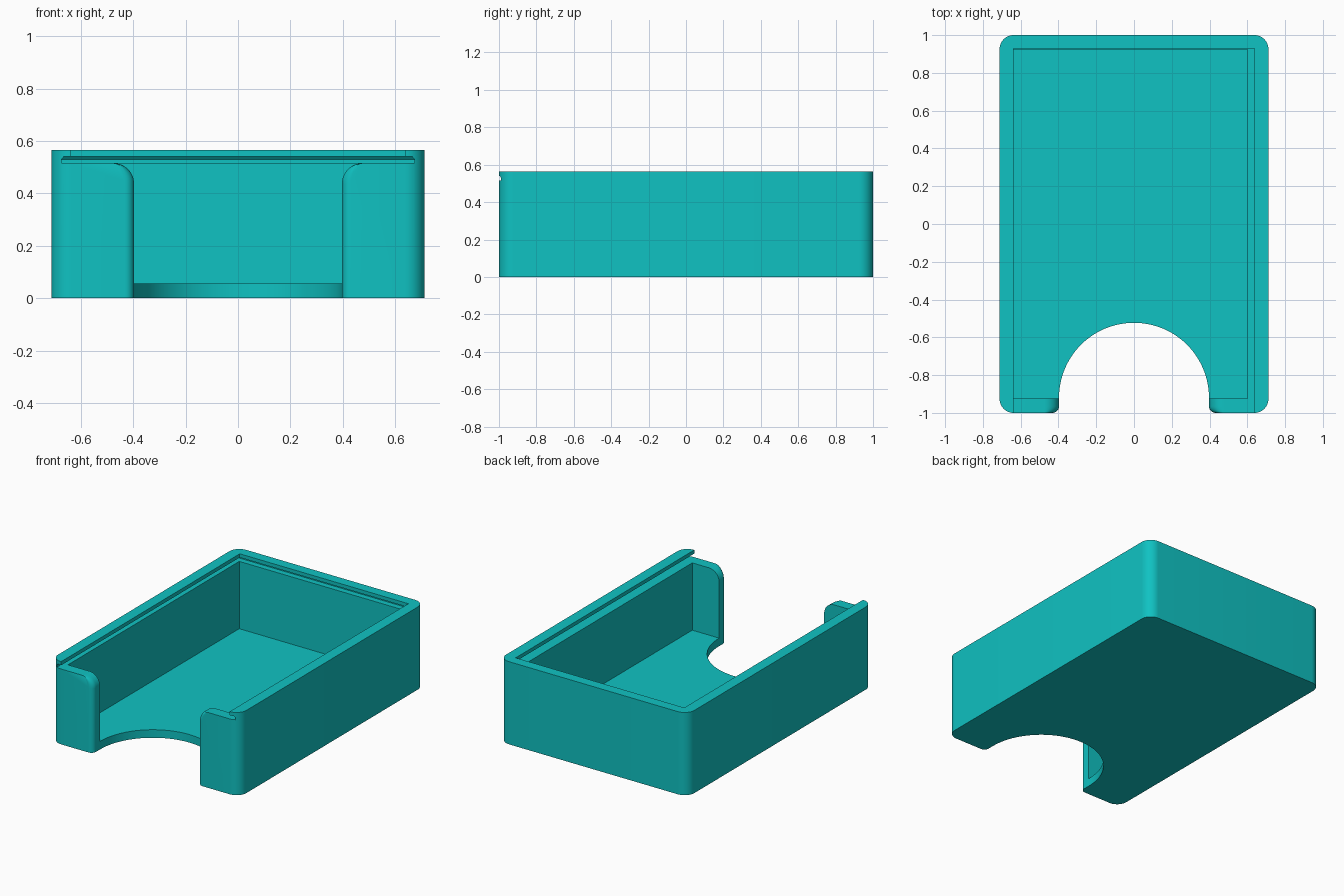
import bpy
import bmesh
import math

if "Cube" in bpy.data.objects:
    bpy.data.objects.remove(bpy.data.objects["Cube"])

HEIGHT, FLOOR, SLOT_Z = 0.565, 0.055, 0.515

teal = bpy.data.materials.new("teal plastic")
teal.use_nodes = True
teal.diffuse_color = (0.005, 0.54, 0.54, 1)
teal.node_tree.nodes["Principled BSDF"].inputs["Base Color"].default_value = teal.diffuse_color


def finish(bm, name):
    bmesh.ops.recalc_face_normals(bm, faces=bm.faces)
    mesh = bpy.data.meshes.new(name)
    bm.to_mesh(mesh)
    bm.free()
    mesh.materials.append(teal)
    obj = bpy.data.objects.new(name, mesh)
    bpy.context.collection.objects.link(obj)
    return obj


def loft(name, rings):
    """Closed solid through matching rings of points."""
    bm = bmesh.new()
    loops = [[bm.verts.new(p) for p in ring] for ring in rings]
    for a, b in zip(loops, loops[1:]):
        for i in range(len(a)):
            j = (i + 1) % len(a)
            bm.faces.new((a[i], a[j], b[j], b[i]))
    bm.faces.new(loops[0])
    bm.faces.new(loops[-1])
    return finish(bm, name)


def box(name, x0, x1, y0, y1, z0, z1):
    return loft(name, [[(x0, y0, z), (x1, y0, z), (x1, y1, z), (x0, y1, z)] for z in (z0, z1)])


# Tray body with rounded upright corners
outline = []
for k, (sx, sy) in enumerate([(1, 1), (-1, 1), (-1, -1), (1, -1)]):
    for i in range(13):
        a = math.radians(90 * k + 7.5 * i)
        outline.append((sx * 0.637 + 0.075 * math.cos(a), sy * 0.925 + 0.075 * math.sin(a)))
body = loft("tray_body", [[(x, y, z) for x, y in outline] for z in (0, HEIGHT)])

# Main cavity, with a ledge left on one side, and the opening above the lid slot
cutters = [
    box("cavity_cutter", -0.638, 0.6, -0.925, 0.925, FLOOR, SLOT_Z + 0.01),
    box("lid_opening_cutter", -0.638, 0.637, -1.2, 0.93, SLOT_Z + 0.005, 0.7),
]

# Lid slot, open at the front and chamfered along its upper edge
slot = []
for z, inset in ((SLOT_Z, 0), (0.53, 0), (0.54, 0.009)):
    x, y = 0.674 - inset, 0.965 - inset
    slot.append([(-x, -1.2, z), (x, -1.2, z), (x, y, z), (-x, y, z)])
cutters.append(loft("lid_slot_cutter", slot))


# Front doorway, with rounded post tops and softened outer edges
def doorway(y, flare):
    half = [(0.397 + flare, -0.1)]
    for i in range(13):
        a = math.radians(7.5 * i)
        half.append((0.475 - (0.078 - flare) * math.cos(a), 0.437 + 0.078 * math.sin(a)))
    half.append((0.475, SLOT_Z + 0.012))
    return [(x, y, z) for x, z in half] + [(-x, y, z) for x, z in reversed(half)]


EDGE = 0.035
doorway_rings = [doorway(-1.1, EDGE)]
for i in range(9):
    a = math.radians(90 * i / 8)
    doorway_rings.append(doorway(-1 + EDGE * (1 - math.cos(a)), EDGE * (1 - math.sin(a))))
doorway_rings.append(doorway(-0.912, 0))
cutters.append(loft("doorway_cutter", doorway_rings))

# Half-round thumb cutout in the floor
circle = [(0.397 * math.cos(math.tau * i / 96), -0.92 + 0.397 * math.sin(math.tau * i / 96))
          for i in range(96)]
arc = [(x, max(y, -0.92)) for x, y in circle[:49]]
cutters.append(loft("thumb_cutter", [[(x, y, z) for x, y in arc] for z in (-0.1, 0.2)]))

# Carve the body
bpy.ops.object.select_all(action="DESELECT")
bpy.context.view_layer.objects.active = body
body.select_set(True)
for cutter in cutters:
    mod = body.modifiers.new(cutter.name, "BOOLEAN")
    mod.operation = "DIFFERENCE"
    mod.solver = "EXACT"
    mod.object = cutter
    bpy.ops.object.modifier_apply(modifier=mod.name)
    bpy.data.objects.remove(cutter)

bpy.ops.object.shade_smooth_by_angle(angle=math.radians(30))
